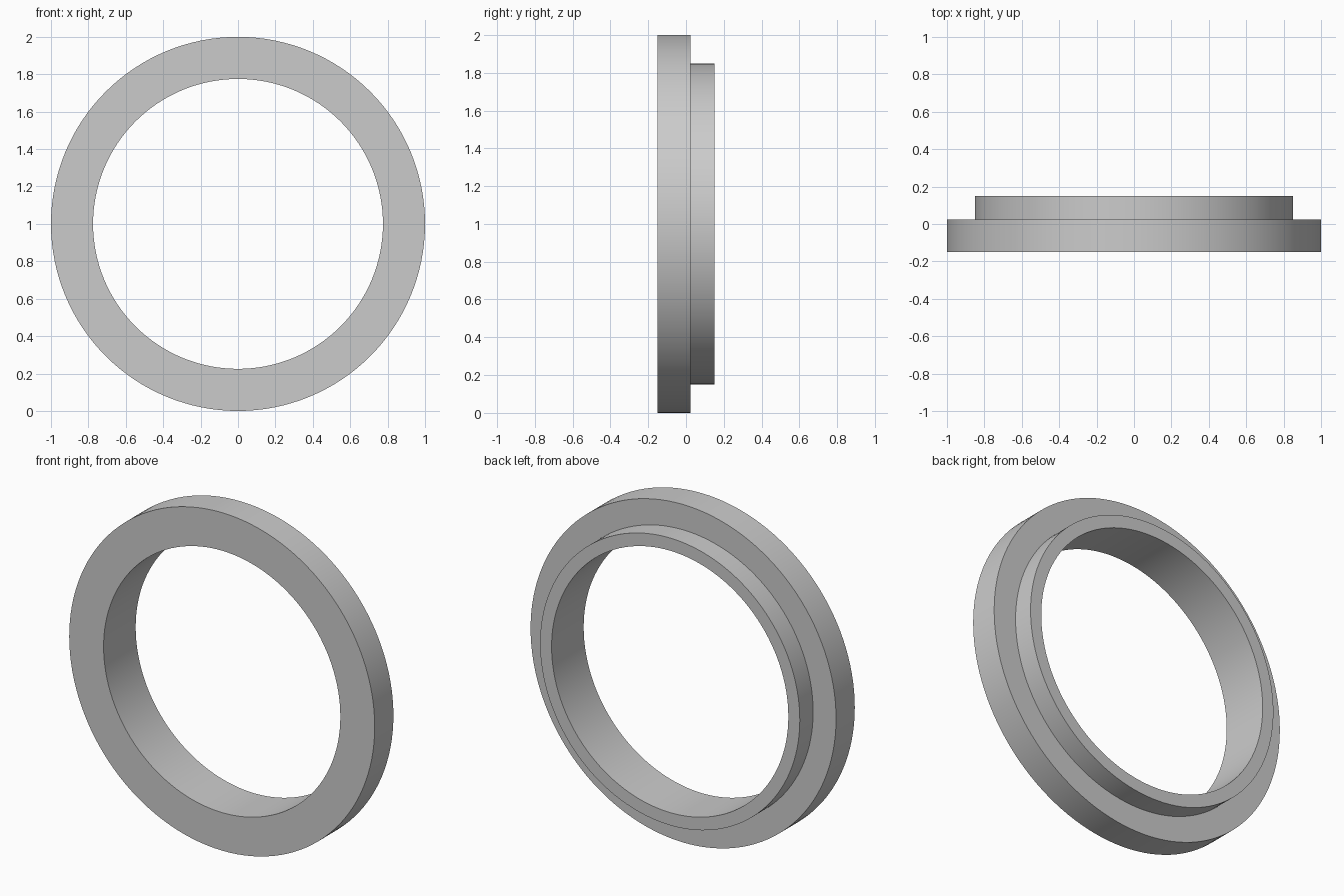
import bpy, bmesh
from math import cos, sin, tau, radians

cube = bpy.data.objects.get("Cube")
if cube:
    bpy.data.objects.remove(cube, do_unlink=True)

SEGMENTS = 128
BORE, SPIGOT, FLANGE = 0.775, 0.85, 1.0
FRONT, STEP, BACK = -0.15, 0.025, 0.15

grey = bpy.data.materials.new("plain grey")
grey.use_nodes = True
colour = (0.6, 0.6, 0.6, 1)
grey.diffuse_color = colour
grey.node_tree.nodes["Principled BSDF"].inputs["Base Color"].default_value = colour

# Stepped cross-section as (radius, y), revolved around the y axis
profile = [(BORE, FRONT), (FLANGE, FRONT), (FLANGE, STEP),
           (SPIGOT, STEP), (SPIGOT, BACK), (BORE, BACK)]
bm = bmesh.new()
rings = []
for i in range(SEGMENTS):
    a = tau * i / SEGMENTS
    rings.append([bm.verts.new((r * cos(a), y, FLANGE + r * sin(a))) for r, y in profile])
for i, ring in enumerate(rings):
    after = rings[(i + 1) % SEGMENTS]
    for j in range(len(profile)):
        k = (j + 1) % len(profile)
        bm.faces.new((ring[j], ring[k], after[k], after[j]))
bmesh.ops.recalc_face_normals(bm, faces=bm.faces)

# Flanged ring: wide front flange with a narrower spigot behind
mesh = bpy.data.meshes.new("stepped_ring")
bm.to_mesh(mesh)
bm.free()
mesh.materials.append(grey)
ring_obj = bpy.data.objects.new("stepped_ring", mesh)
bpy.context.collection.objects.link(ring_obj)

bpy.ops.object.select_all(action="DESELECT")
ring_obj.select_set(True)
bpy.context.view_layer.objects.active = ring_obj
bpy.ops.object.shade_smooth_by_angle(angle=radians(30))
